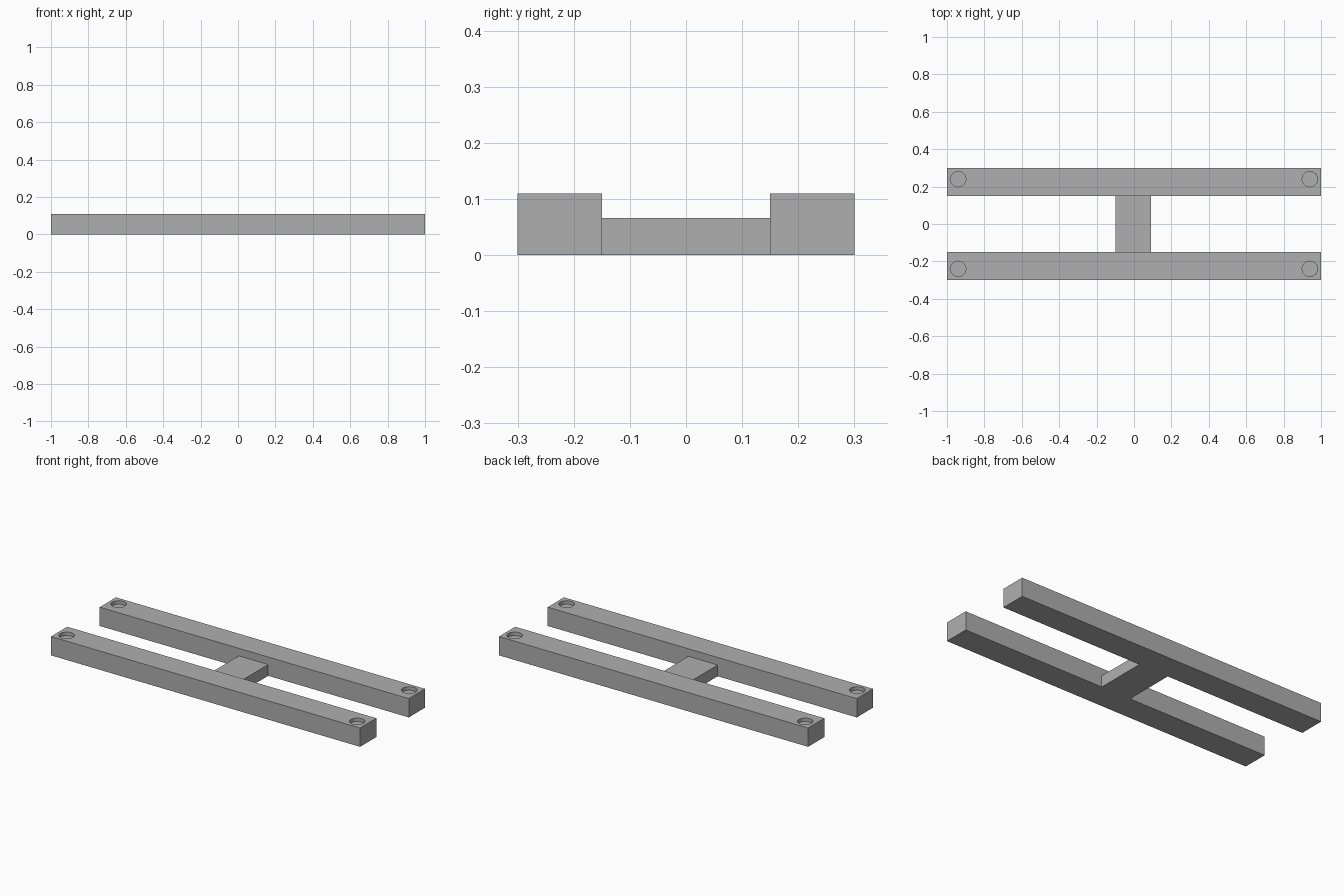
import bpy

cube = bpy.data.objects.get("Cube")
if cube:
    bpy.data.objects.remove(cube, do_unlink=True)

# Single grey material
grey = bpy.data.materials.new("light_grey")
grey.use_nodes = True
colour = (0.43, 0.43, 0.43, 1)
grey.diffuse_color = colour
grey.node_tree.nodes["Principled BSDF"].inputs["Base Color"].default_value = colour

BAR_TOP, LINK_TOP, HOLE_DEPTH = 0.11, 0.066, 0.02


def box(name, low, high):
    centre = [(a + b) / 2 for a, b in zip(low, high)]
    bpy.ops.mesh.primitive_cube_add(size=1, location=centre)
    obj = bpy.context.object
    obj.name = name
    obj.scale = [b - a for a, b in zip(low, high)]
    bpy.ops.object.transform_apply(location=True, rotation=False, scale=True)
    obj.data.materials.append(grey)
    return obj


def combine(target, other, operation):
    mod = target.modifiers.new(operation.lower(), "BOOLEAN")
    mod.operation, mod.solver, mod.object = operation, "EXACT", other
    bpy.context.view_layer.objects.active = target
    bpy.ops.object.modifier_apply(modifier=mod.name)
    bpy.data.objects.remove(other, do_unlink=True)


# Two long bars joined by a lower central link
frame = box("h_frame", (-1, -0.3, 0), (1, -0.15, BAR_TOP))
rear_bar = box("rear_bar", (-1, 0.15, 0), (1, 0.3, BAR_TOP))
link = box("central_link", (-0.1, -0.2, 0), (0.09, 0.2, LINK_TOP))
combine(frame, link, "UNION")
combine(frame, rear_bar, "UNION")

# Shallow round recesses near the bar ends
for x in (-0.94, 0.94):
    for y in (-0.24, 0.24):
        bpy.ops.mesh.primitive_cylinder_add(
            vertices=48, radius=0.041, depth=2 * HOLE_DEPTH, location=(x, y, BAR_TOP))
        cutter = bpy.context.object
        cutter.name = "recess_cutter"
        cutter.hide_render = True
        cutter.data.materials.append(grey)
        combine(frame, cutter, "DIFFERENCE")

# Smooth the recess walls while keeping every edge crisp
bpy.ops.object.select_all(action="DESELECT")
frame.select_set(True)
bpy.context.view_layer.objects.active = frame
bpy.ops.object.shade_smooth_by_angle()
